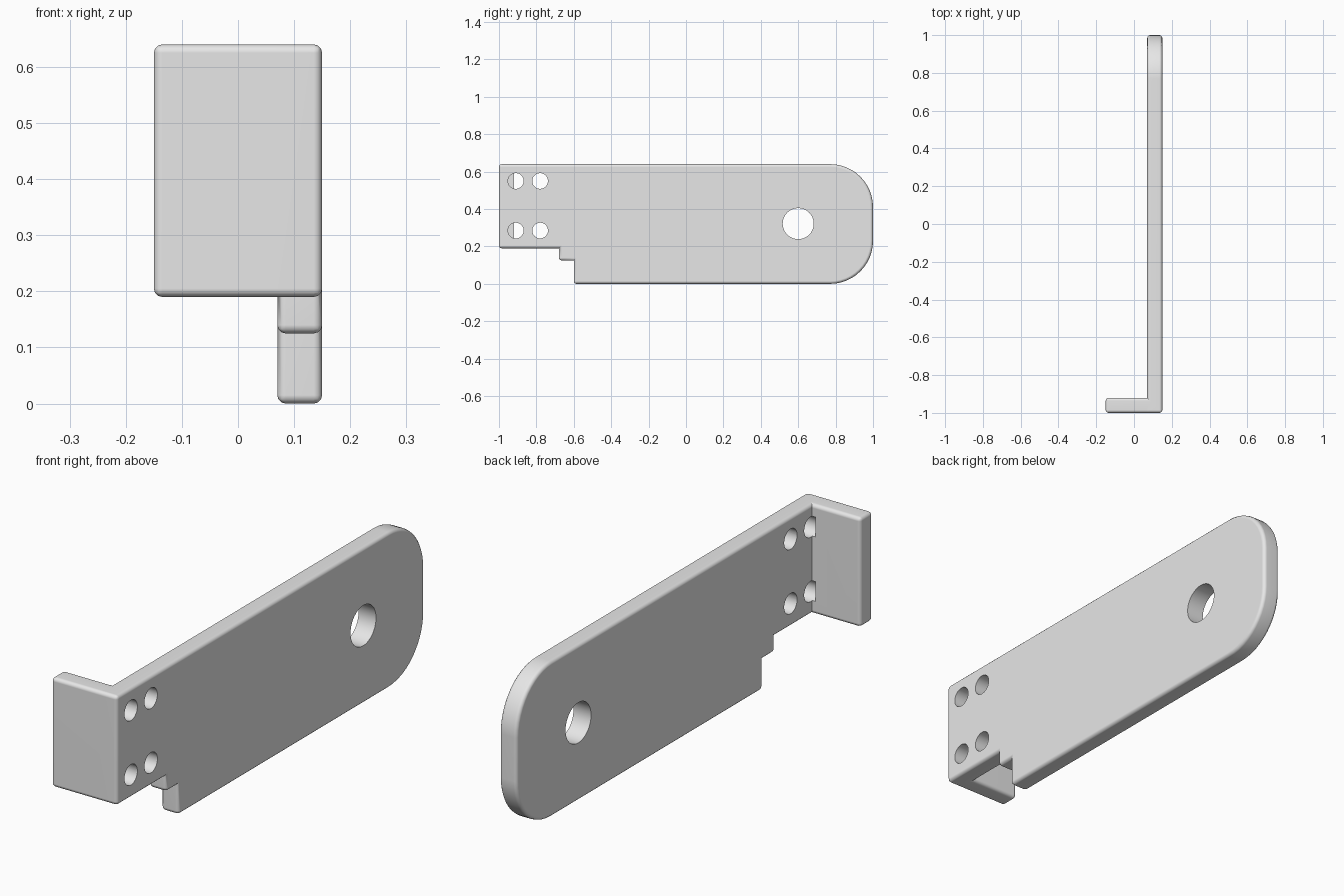
import bpy, bmesh, math
from mathutils import Matrix, Vector

cube = bpy.data.objects.get("Cube")
if cube:
    bpy.data.objects.remove(cube, do_unlink=True)

THICK, OUTER, INNER = 0.08, 0.15, 0.07
TOP, RADIUS, FILLET = 0.64, 0.23, 0.015


def make_object(name, bm):
    bmesh.ops.recalc_face_normals(bm, faces=bm.faces)
    mesh = bpy.data.meshes.new(name)
    bm.to_mesh(mesh)
    bm.free()
    obj = bpy.data.objects.new(name, mesh)
    bpy.context.collection.objects.link(obj)
    return obj


def arc(cy, cz, start, steps=12):
    """Quarter circle of the rounded end."""
    angles = [start + math.pi / 2 * i / steps for i in range(steps + 1)]
    return [(cy + RADIUS * math.cos(a), cz + RADIUS * math.sin(a)) for a in angles]


# Side profile: stepped lower edge and rounded far end
profile = [(-1, TOP), (-1, 0.19), (-0.68, 0.19), (-0.68, 0.125),
           (-0.6, 0.125), (-0.6, 0)]
profile += arc(1 - RADIUS, RADIUS, -math.pi / 2)
profile += arc(1 - RADIUS, TOP - RADIUS, 0)

# Long plate
bm = bmesh.new()
face = bm.faces.new([bm.verts.new((INNER, y, z)) for y, z in profile])
ext = bmesh.ops.extrude_face_region(bm, geom=[face])
bmesh.ops.translate(bm, vec=(THICK, 0, 0),
                    verts=[g for g in ext["geom"] if isinstance(g, bmesh.types.BMVert)])
bmesh.ops.recalc_face_normals(bm, faces=bm.faces)

# Front flange, drawn out of the inner side of the plate
front_back = -1 + THICK
bmesh.ops.bisect_plane(bm, geom=bm.verts[:] + bm.edges[:] + bm.faces[:],
                       plane_co=(0, front_back, 0), plane_no=(0, 1, 0))
patch = [f for f in bm.faces
         if f.normal.x < -0.9 and f.calc_center_median().y < front_back]
ext = bmesh.ops.extrude_face_region(bm, geom=patch)
bmesh.ops.translate(bm, vec=(-OUTER - INNER, 0, 0),
                    verts=[g for g in ext["geom"] if isinstance(g, bmesh.types.BMVert)])
bmesh.ops.recalc_face_normals(bm, faces=bm.faces)
bmesh.ops.dissolve_limit(bm, angle_limit=math.radians(1),
                         verts=bm.verts[:], edges=bm.edges[:])

# Rounded outer edges, crisp inner corners
sharp = [e for e in bm.edges if e.calc_face_angle_signed(0) > math.radians(40)]
bmesh.ops.bevel(bm, geom=sharp, offset=FILLET, offset_type='OFFSET', segments=3,
                profile=0.5, affect='EDGES', clamp_overlap=False)
bracket = make_object("bracket", bm)

# Round holes
holes = [(0.6, 0.322, 0.083)]
holes += [(y, z, 0.042) for y in (-0.91, -0.78) for z in (0.55, 0.285)]
bm = bmesh.new()
for y, z, r in holes:
    place = Matrix.Translation(Vector((0.13, y, z))) @ Matrix.Rotation(math.pi / 2, 4, 'Y')
    bmesh.ops.create_cone(bm, cap_ends=True, segments=40, radius1=r, radius2=r,
                          depth=0.15, matrix=place)
cutter = make_object("hole_cutter", bm)
cutter.hide_render = True

bpy.ops.object.select_all(action='DESELECT')
bpy.context.view_layer.objects.active = bracket
bracket.select_set(True)
cut = bracket.modifiers.new("holes", 'BOOLEAN')
cut.operation, cut.solver, cut.object = 'DIFFERENCE', 'EXACT', cutter
bpy.ops.object.modifier_apply(modifier=cut.name)
bpy.data.objects.remove(cutter, do_unlink=True)

# Smooth fillets with flat main faces
bpy.ops.object.shade_smooth_by_angle(angle=math.radians(35))
weighted = bracket.modifiers.new("flat_faces", 'WEIGHTED_NORMAL')
weighted.keep_sharp = True

# Plain grey metal
grey = bpy.data.materials.new("light_grey")
grey.use_nodes = True
colour = (0.8, 0.8, 0.8, 1)
grey.diffuse_color = colour
grey.node_tree.nodes["Principled BSDF"].inputs["Base Color"].default_value = colour
bracket.data.materials.clear()
bracket.data.materials.append(grey)
